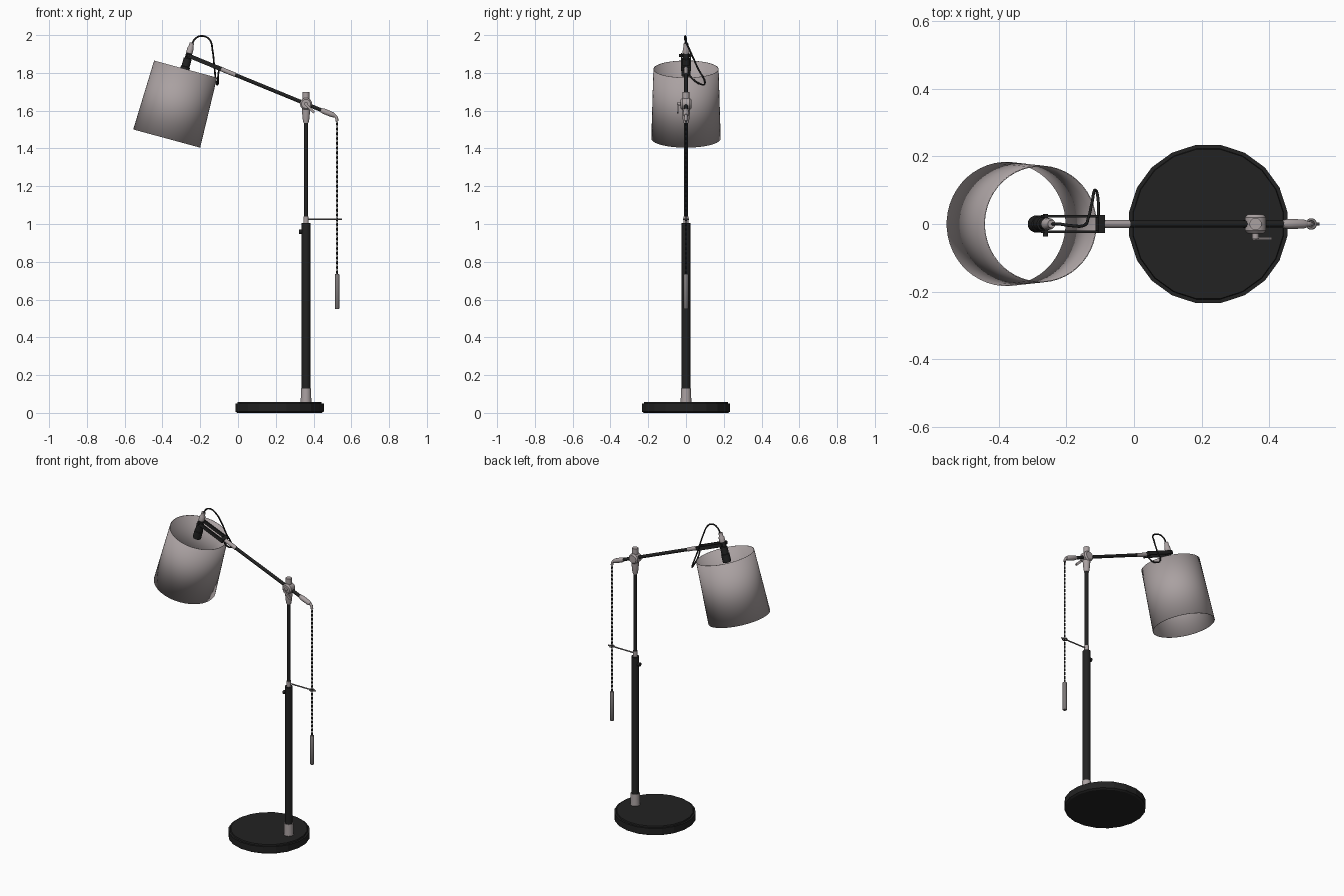
import bpy, bmesh, math
from mathutils import Vector

cube = bpy.data.objects.get("Cube")
if cube:
    bpy.data.objects.remove(cube, do_unlink=True)


def material(name, rgb):
    m = bpy.data.materials.new(name)
    m.use_nodes = True
    m.diffuse_color = (*rgb, 1)
    bsdf = next(n for n in m.node_tree.nodes if n.type == 'BSDF_PRINCIPLED')
    bsdf.inputs["Base Color"].default_value = (*rgb, 1)
    return m


BLACK = material("matte black", (0.016, 0.016, 0.016))
GREY = material("warm grey", (0.40, 0.355, 0.357))
STEEL = material("dark steel", (0.2, 0.185, 0.185))


def finish(bm, name, mat, smooth=True):
    bmesh.ops.recalc_face_normals(bm, faces=bm.faces)
    mesh = bpy.data.meshes.new(name)
    bm.to_mesh(mesh)
    bm.free()
    mesh.materials.append(mat)
    obj = bpy.data.objects.new(name, mesh)
    bpy.context.collection.objects.link(obj)
    if smooth:
        bpy.ops.object.select_all(action='DESELECT')
        obj.select_set(True)
        bpy.context.view_layer.objects.active = obj
        bpy.ops.object.shade_smooth_by_angle(angle=math.radians(35))
    return obj


def lathe(name, a, b, profile, mat, sides=16, capped=True, smooth=True):
    """Turned part from a to b; profile holds (fraction along axis, radius)."""
    a, b = Vector(a), Vector(b)
    turn = (b - a).to_track_quat('Z', 'Y')
    bm = bmesh.new()
    rings = []
    for t, r in profile:
        angles = [math.tau * (i + 0.5) / sides for i in range(sides)]
        rings.append([bm.verts.new(a.lerp(b, t) + turn @ Vector((r * math.cos(u), r * math.sin(u), 0)))
                      for u in angles])
    for lo, hi in zip(rings, rings[1:]):
        for i in range(sides):
            j = (i + 1) % sides
            bm.faces.new((lo[i], lo[j], hi[j], hi[i]))
    if capped:
        bm.faces.new(rings[0])
        bm.faces.new(rings[-1])
    return finish(bm, name, mat, smooth)


def rod(name, a, b, r, mat, r_end=None, sides=16):
    return lathe(name, a, b, [(0, r), (1, r if r_end is None else r_end)], mat, sides)


def box(name, centre, size, mat, tilt=0):
    bm = bmesh.new()
    bmesh.ops.create_cube(bm, size=1)
    bmesh.ops.scale(bm, vec=size, verts=bm.verts)
    obj = finish(bm, name, mat, smooth=False)
    obj.location = centre
    obj.rotation_euler.y = tilt
    return obj


def wire(name, points, r, mat):
    curve = bpy.data.curves.new(name, 'CURVE')
    curve.dimensions = '3D'
    curve.bevel_depth = r
    curve.bevel_resolution = 2
    curve.use_fill_caps = True
    spline = curve.splines.new('BEZIER')
    spline.bezier_points.add(len(points) - 1)
    for bp, p in zip(spline.bezier_points, points):
        bp.co = p
        bp.handle_left_type = bp.handle_right_type = 'AUTO'
    curve.materials.append(mat)
    obj = bpy.data.objects.new(name, curve)
    bpy.context.collection.objects.link(obj)
    return obj


# Base and upright
PX = 0.36
lathe("base", (0.22, 0, 0), (0.22, 0, 0.057),
      [(0, 0.226), (0.12, 0.237), (0.85, 0.237), (0.86, 0.226), (1, 0.224)], BLACK, 20, smooth=False)
rod("base_collar", (PX, 0, 0.055), (PX, 0, 0.13), 0.029, GREY, 0.027)
rod("lower_pole", (PX, 0, 0.12), (PX, 0, 1.005), 0.023, BLACK)
rod("upper_pole", (PX, 0, 1.0), (PX, 0, 1.56), 0.011, BLACK)
rod("pole_sleeve", (PX, 0, 1.0), (PX, 0, 1.04), 0.014, GREY)
rod("clamp_screw", (PX, 0, 0.96), (0.335, 0, 0.96), 0.006, BLACK)
rod("clamp_knob", (0.338, 0, 0.96), (0.324, 0, 0.96), 0.012, BLACK)

# Guide for the pull chain
CX = 0.525
rod("guide_rod", (PX, 0, 1.025), (CX - 0.009, 0, 1.025), 0.004, STEEL, sides=10)
bpy.ops.mesh.primitive_torus_add(location=(CX, 0, 1.025), major_radius=0.013, minor_radius=0.004,
                                 major_segments=20, minor_segments=8)
ring = bpy.context.object
ring.name = "guide_ring"
ring.data.materials.append(STEEL)
bpy.ops.object.shade_smooth()
rod("guide_tip", (CX + 0.013, 0, 1.025), (0.55, 0, 1.025), 0.004, STEEL, sides=10)

# Tilting arm, placed by distance in x along one slanted line
SLOPE = -0.41
TILT = math.atan(-SLOPE)


def arm(x, y=0):
    return Vector((x, y, 1.636 + SLOPE * (x - PX)))


rod("arm_rod", arm(-0.05), arm(0.46), 0.010, BLACK)
rod("arm_front_sleeve", arm(-0.1), arm(-0.015), 0.012, GREY)
lathe("arm_end_cap", arm(0.44), arm(0.512), [(0, 0.011), (0.2, 0.015), (0.85, 0.014), (1, 0.010)], GREY)
wire("chain_spout", [arm(0.5), (0.519, 0, 1.567), (CX, 0, 1.545)], 0.008, GREY)

# Joint between upright and arm
lathe("joint_body", (PX, 0, 1.535), (PX, 0, 1.70),
      [(0, 0.014), (0.12, 0.018), (0.4, 0.022), (0.75, 0.022), (0.78, 0.018), (1, 0.018)], GREY)
lathe("joint_disc", (PX, -0.028, 1.636), (PX, 0.028, 1.636),
      [(0, 0.024), (0.15, 0.032), (0.85, 0.032), (1, 0.024)], GREY, 20)
rod("joint_bolt", (PX, -0.045, 1.636), (PX, 0, 1.636), 0.010, GREY)
box("joint_lever", (0.38, -0.043, 1.612), (0.066, 0.009, 0.014), GREY, math.radians(45))

# Fork holding the lamp head
for side, y in (("left", 0.023), ("right", -0.023)):
    box("fork_bar_" + side, arm(-0.183, y), (0.19, 0.008, 0.022), BLACK, TILT)
box("fork_bridge", arm(-0.1), (0.022, 0.054, 0.024), BLACK, TILT)
pivot = arm(-0.262)
rod("fork_pin", pivot + Vector((0, -0.037, 0)), pivot + Vector((0, 0.03, 0)), 0.008, BLACK)

# Lamp head and open shade share one leaning axis
top, bottom = Vector((-0.2775, 0, 1.82)), Vector((-0.3775, 0, 1.4525))
down = (bottom - top).normalized()
lathe("lamp_socket", pivot - down * 0.018, pivot + down * 0.11,
      [(0, 0.016), (0.25, 0.017), (0.27, 0.022), (0.6, 0.022), (0.62, 0.025), (1, 0.025)], BLACK)
lathe("socket_cap", pivot - down * 0.015, pivot - down * 0.07,
      [(0, 0.018), (0.5, 0.017), (0.6, 0.013), (1, 0.012)], GREY)
shade = lathe("shade", top, bottom, [(0, 0.173), (1, 0.184)], GREY, 48, capped=False)
shell = shade.modifiers.new("thickness", 'SOLIDIFY')
shell.thickness = 0.003

# Power cord looping from the cap back to the arm
wire("power_cord", [pivot - down * 0.06, (-0.222, 0, 1.985), (-0.185, -0.005, 1.995),
                    (-0.15, -0.005, 1.975), (-0.135, 0.02, 1.92), (-0.125, 0.06, 1.83),
                    (-0.112, 0.098, 1.74), (-0.108, 0.085, 1.738), (-0.105, 0.02, 1.785),
                    arm(-0.1)], 0.0045, BLACK)

# Pull chain and its weight
rod("chain_cord", (CX, 0, 0.73), (CX, 0, 1.55), 0.0025, BLACK, sides=8)
LINKS = 32
step = (1.545 - 0.735) / LINKS
for i in range(LINKS):
    z = 0.735 + i * step
    lathe(f"chain_link_{i + 1}", (CX, 0, z), (CX, 0, z + step * 0.72),
          [(0, 0.003), (0.2, 0.0055), (0.8, 0.0055), (1, 0.003)], BLACK, 8)
lathe("chain_weight", (CX, 0, 0.55), (CX, 0, 0.735),
      [(0, 0.010), (0.02, 0.0125), (0.98, 0.0125), (1, 0.010)], STEEL)
